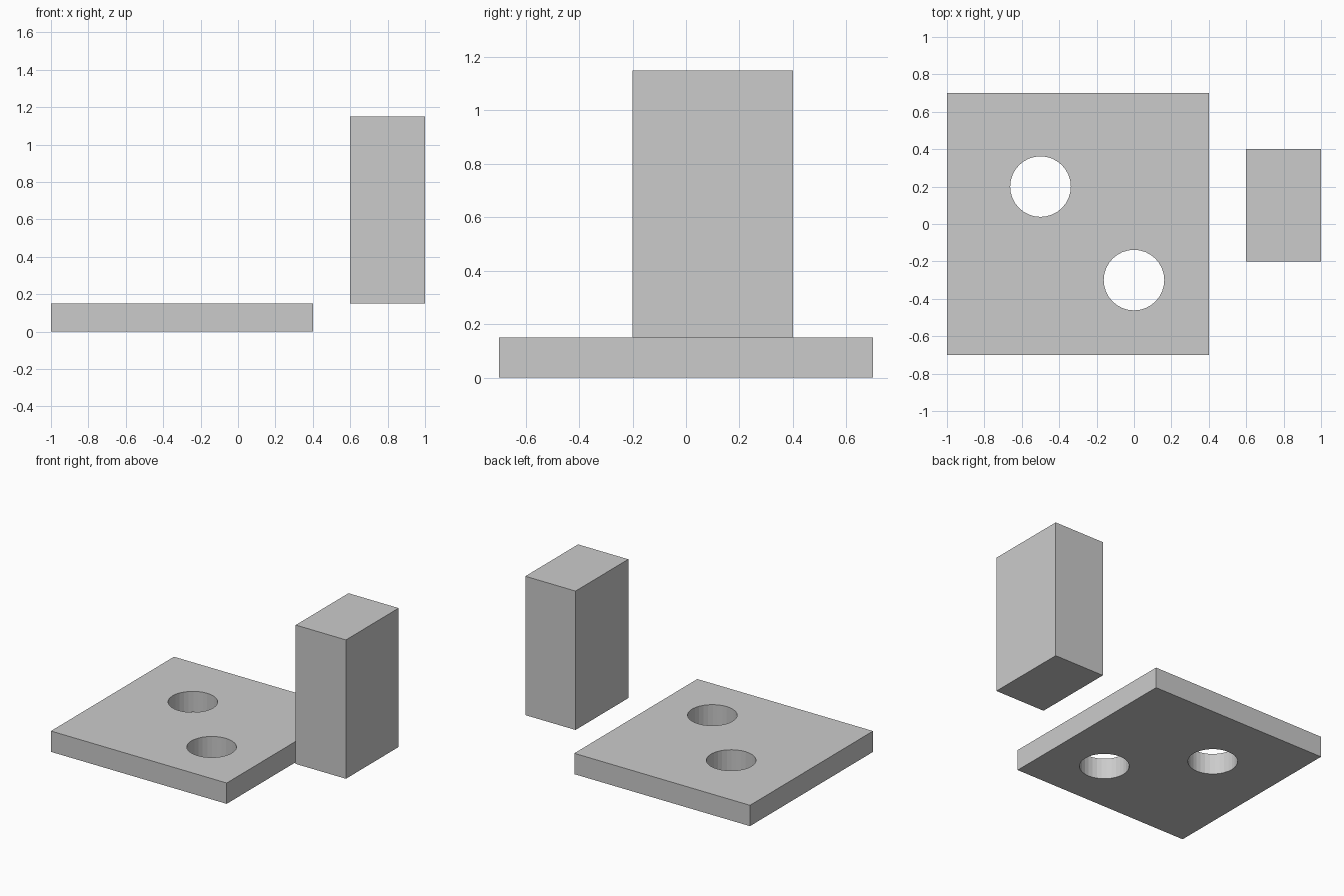
import bpy

if "Cube" in bpy.data.objects:
    bpy.data.objects.remove(bpy.data.objects["Cube"])


def box(name, lo, hi):
    """Add a box spanning two opposite corners."""
    bpy.ops.mesh.primitive_cube_add(size=1, location=[(a + b) / 2 for a, b in zip(lo, hi)])
    obj = bpy.context.object
    obj.name = name
    obj.scale = [b - a for a, b in zip(lo, hi)]
    bpy.ops.object.transform_apply(location=False, rotation=False, scale=True)
    return obj


def drill(target, x, y, radius):
    """Cut a vertical round hole through the target."""
    bpy.ops.mesh.primitive_cylinder_add(vertices=32, radius=radius, depth=1, location=(x, y, 0.075))
    cutter = bpy.context.object
    cutter.name = "hole_cutter"
    cutter.hide_render = True
    mod = target.modifiers.new("hole", 'BOOLEAN')
    mod.operation = 'DIFFERENCE'
    mod.solver = 'EXACT'
    mod.object = cutter
    bpy.context.view_layer.objects.active = target
    bpy.ops.object.modifier_apply(modifier=mod.name)
    bpy.data.objects.remove(cutter, do_unlink=True)


# Flat plate with two through holes
plate = box("plate", (-1, -0.7, 0), (0.4, 0.7, 0.15))
for x, y in ((-0.5, 0.2), (0, -0.3)):
    drill(plate, x, y, 0.162)

# Separate upright block, level with the plate's top
box("upright_block", (0.6, -0.2, 0.15), (1, 0.4, 1.15))
